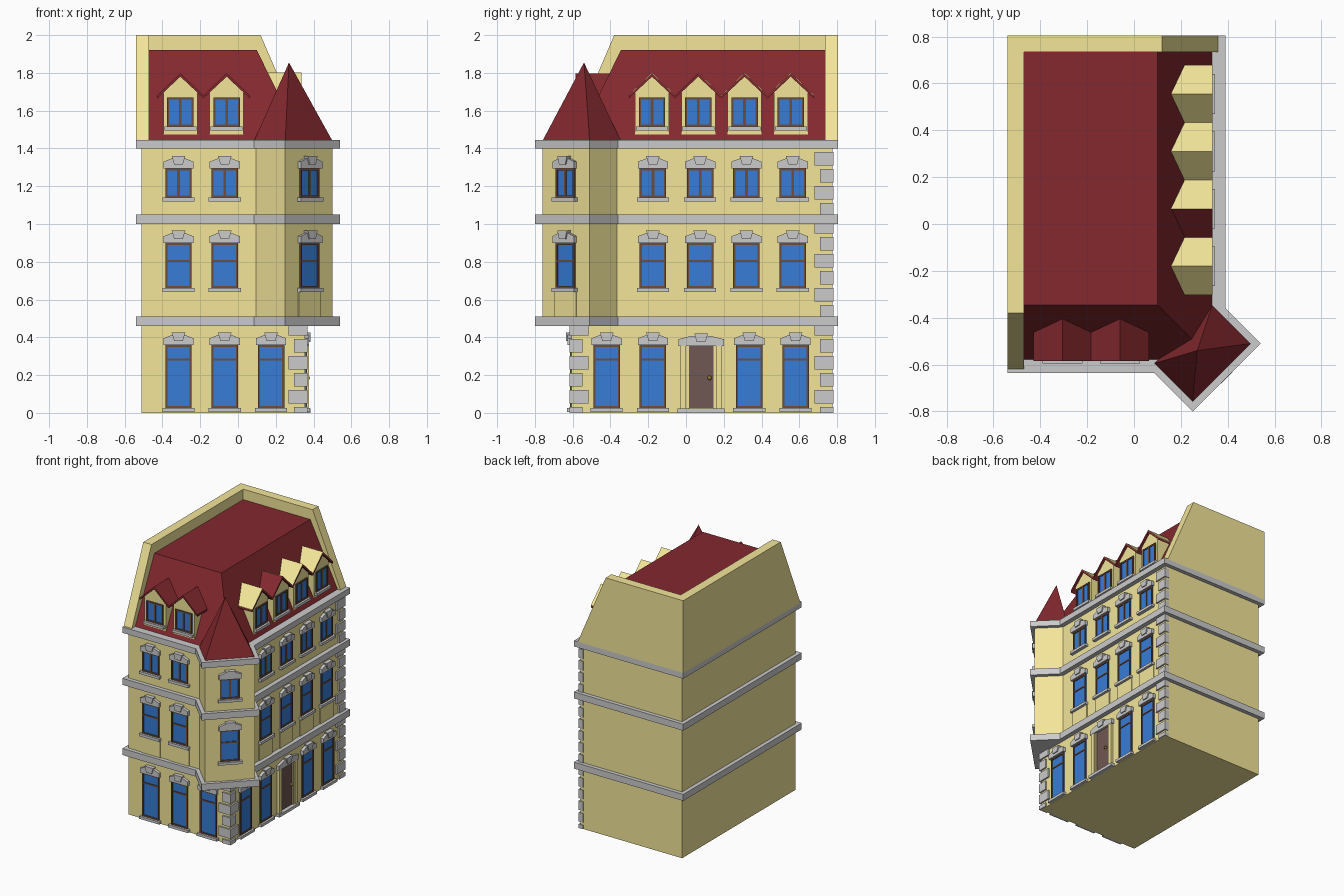
import bpy, bmesh, math
from mathutils import Matrix, Vector

if "Cube" in bpy.data.objects:
    bpy.data.objects.remove(bpy.data.objects["Cube"])

COLORS = {"cream": (0.90, 0.79, 0.32, 1), "red": (0.23, 0.022, 0.028, 1),
          "blue": (0.038, 0.205, 0.68, 1), "brown": (0.15, 0.075, 0.045, 1),
          "door": (0.16, 0.095, 0.085, 1), "brass": (0.3, 0.2, 0.04, 1)}
mats = {}
for n, c in COLORS.items():
    mats[n] = bpy.data.materials.new(n)
    mats[n].diffuse_color = c

parts = {}   # object name -> (bmesh, material name)


def get_bm(name, mat):
    return parts.setdefault(name, (bmesh.new(), mat))[0]


def loft(name, mat, low, high):
    """Solid between two matching rings, or a ring and a single apex."""
    bm = get_bm(name, mat)
    a = [bm.verts.new(p) for p in low]
    b = [bm.verts.new(p) for p in high]
    n = len(a)
    faces = [bm.faces.new(a)]
    for i in range(n):
        j = (i + 1) % n
        faces.append(bm.faces.new((a[i], a[j], b[0]) if len(b) == 1
                                  else (a[i], a[j], b[j], b[i])))
    if len(b) > 1:
        faces.append(bm.faces.new(b))
    bmesh.ops.recalc_face_normals(bm, faces=faces)


def slab(name, mat, plan, z0, z1):
    loft(name, mat, [(x, y, z0) for x, y in plan], [(x, y, z1) for x, y in plan])


# Facade frames: u runs along the wall, d is distance outward from the origin
FRONT = Matrix.Identity(3)
RIGHT = Matrix.Rotation(math.radians(90), 3, 'Z')
DIAG = Matrix.Rotation(math.radians(45), 3, 'Z')
WALL = {"front": (FRONT, 0.605), "right": (RIGHT, 0.355), "turret": (DIAG, 0.714)}


def prism(name, mat, m, prof, d0, d1):
    loft(name, mat, [m @ Vector((u, -d0, z)) for u, z in prof],
         [m @ Vector((u, -d1, z)) for u, z in prof])


def panel(name, mat, m, u0, u1, z0, z1, d0, d1):
    prism(name, mat, m, [(u0, z0), (u1, z0), (u1, z1), (u0, z1)], d0, d1)


def lintel(m, u, z, d, w):
    prism("window_lintels", None, m,
          [(u - w, z), (u + w, z), (u + w, z + .035), (u + w * .45, z + .052),
           (u - w * .45, z + .052), (u - w, z + .035)], d - .02, d + .022)
    prism("keystones", None, m,
          [(u - .023, z + .02), (u + .023, z + .02), (u + .036, z + .065),
           (u - .036, z + .065)], d - .02, d + .03)


def window(m, u, d, z0, z1, bar, w=.07):
    t = .011
    panel("window_glass", "blue", m, u - w, u + w, z0, z1, d - .02, d + .003)
    for s in (-1, 1):
        panel("window_frames", "brown", m, *sorted((u + s * w, u + s * (w - t))), z0, z1, d - .02, d + .01)
    for z in (z0, z1 - t):
        panel("window_frames", "brown", m, u - w, u + w, z, z + t, d - .02, d + .009)
    if bar == "h":
        zm = z0 + (z1 - z0) * (.75 if z1 - z0 > .3 else .58)
        panel("window_frames", "brown", m, u - w, u + w, zm, zm + t, d - .02, d + .008)
    else:
        panel("window_frames", "brown", m, u - .007, u + .007, z0, z1, d - .02, d + .008)
    panel("window_sills", None, m, u - w - .015, u + w + .015, z0 - .02, z0, d - .02, d + .025)


# Masonry body: plain ground floor, upper floors with the corner bay
slab("ground_floor_walls", "cream", [(-.51, -.605), (.355, -.605), (.355, .775), (-.51, .775)], 0, .47)
slab("upper_walls", "cream", [(-.51, -.605), (.095, -.605), (.25, -.76), (.50, -.51),
                              (.355, -.365), (.355, .775), (-.51, .775)], .47, 1.43)
# Stone courses
band = [(-.54, -.635), (.085, -.635), (.25, -.80), (.54, -.51), (.39, -.36), (.39, .805), (-.54, .805)]
for z0, z1 in ((.46, .51), (1.0, 1.05), (1.40, 1.445)):
    slab("stone_bands", None, band, z0, z1)

# Quoins on the front corner and at the far end of the right wall
for k in range(-1, 15):
    z0, z1 = max(0, .05 + .09 * k), .12 + .09 * k
    w = .10 if k % 2 == 0 else .07
    if z1 < .49:
        slab("corner_quoins", None, [(.367 - w, -.617), (.367, -.617), (.367, -.617 + w), (.367 - w, -.617 + w)], z0, z1)
    panel("end_quoins", None, RIGHT, .78 - w, .78, z0, z1, .33, .367)

# Windows and aprons
layout = {"front": ([-.315, -.07, .175], [-.315, -.07]),
          "right": ([-.42, -.175, .335, .58], [-.175, .075, .32, .565]),
          "turret": ([], [-.184])}
for side, (ground, upper) in layout.items():
    m, d = WALL[side]
    for u in ground:
        window(m, u, d, .025, .36, "h")
        lintel(m, u, .36, d, .08)
    for u in upper:
        window(m, u, d, .66, .90, "h")
        lintel(m, u, .90, d, .08)
        panel("window_aprons", "cream", m, u - .08, u + .08, .51, .64, d - .02, d + .006)
        window(m, u, d, 1.14, 1.295, "v")
        lintel(m, u, 1.295, d, .08)

# Entrance
c, d = .08, .355
panel("door", "door", RIGHT, c - .065, c + .065, .025, .355, d - .02, d + .004)
for s in (-1, 1):
    for a, b, p in ((.065, .08, .01), (.08, .11, .02)):
        panel("door_surround", "cream", RIGHT, *sorted((c + s * a, c + s * b)), .02, .36, d - .02, d + p)
panel("door_step", None, RIGHT, c - .125, c + .125, 0, .022, d - .02, d + .03)
lintel(RIGHT, c, .355, d, .12)
knob = bmesh.ops.create_uvsphere(get_bm("door_knob", "brass"), u_segments=10, v_segments=6, radius=.012,
                                 matrix=Matrix.Translation((d + .014, c + .045, .185)))

# Mansard roof and end parapets
loft("mansard_roof", "red",
     [(-.475, -.58, 1.44), (.335, -.58, 1.44), (.335, .74, 1.44), (-.475, .74, 1.44)],
     [(-.475, -.345, 1.92), (.10, -.345, 1.92), (.10, .74, 1.92), (-.475, .74, 1.92)])
prism("left_parapet", "cream", RIGHT, [(-.62, 1.44), (.805, 1.44), (.805, 2), (-.38, 2)], -.54, -.47)
prism("back_parapet", "cream", FRONT, [(-.54, 1.44), (.36, 1.44), (.12, 2), (-.54, 2)], -.805, -.735)

# Pyramid over the corner bay
loft("turret_roof", "red", [(.25, -.76, 1.44), (.50, -.51, 1.44), (.335, -.345, 1.44), (.085, -.595, 1.44)],
     [(.27, -.54, 1.855)])


# Dormers
def dormer(m, u, foot, cream_sides):
    d = foot - .015
    prism("dormer_walls", "cream", m, [(u - .09, 1.475), (u + .09, 1.475), (u + .09, 1.70),
                                       (u, 1.785), (u - .09, 1.70)], foot - .19, d)
    window(m, u, d, 1.515, 1.67, "v")
    prism("dormer_roofs", "red", m, [(u - .123, 1.665), (u - .123, 1.68), (u, 1.798), (u + .123, 1.68),
                                     (u + .123, 1.665), (u, 1.78)], foot - .18, foot)
    for s in cream_sides:
        prism("dormer_roof_covers", "cream", m, [(u + s * .123, 1.679), (u + s * .123, 1.683),
                                                 (u, 1.802), (u, 1.797)], foot - .18, foot)


for u in (-.305, -.06):
    dormer(FRONT, u, .585, ())
for i, u in enumerate((-.18, .065, .31, .555)):
    dormer(RIGHT, u, .335, (1,) if i == 1 else (-1, 1))

# Turn every collected mesh into a named object
for name, (bm, mat) in parts.items():
    me = bpy.data.meshes.new(name)
    bm.to_mesh(me)
    bm.free()
    if mat:
        me.materials.append(mats[mat])
    bpy.context.collection.objects.link(bpy.data.objects.new(name, me))

for m in bpy.data.materials:
    if m.users and not m.is_grease_pencil:
        m.use_nodes = True
        m.node_tree.nodes["Principled BSDF"].inputs["Base Color"].default_value = m.diffuse_color
